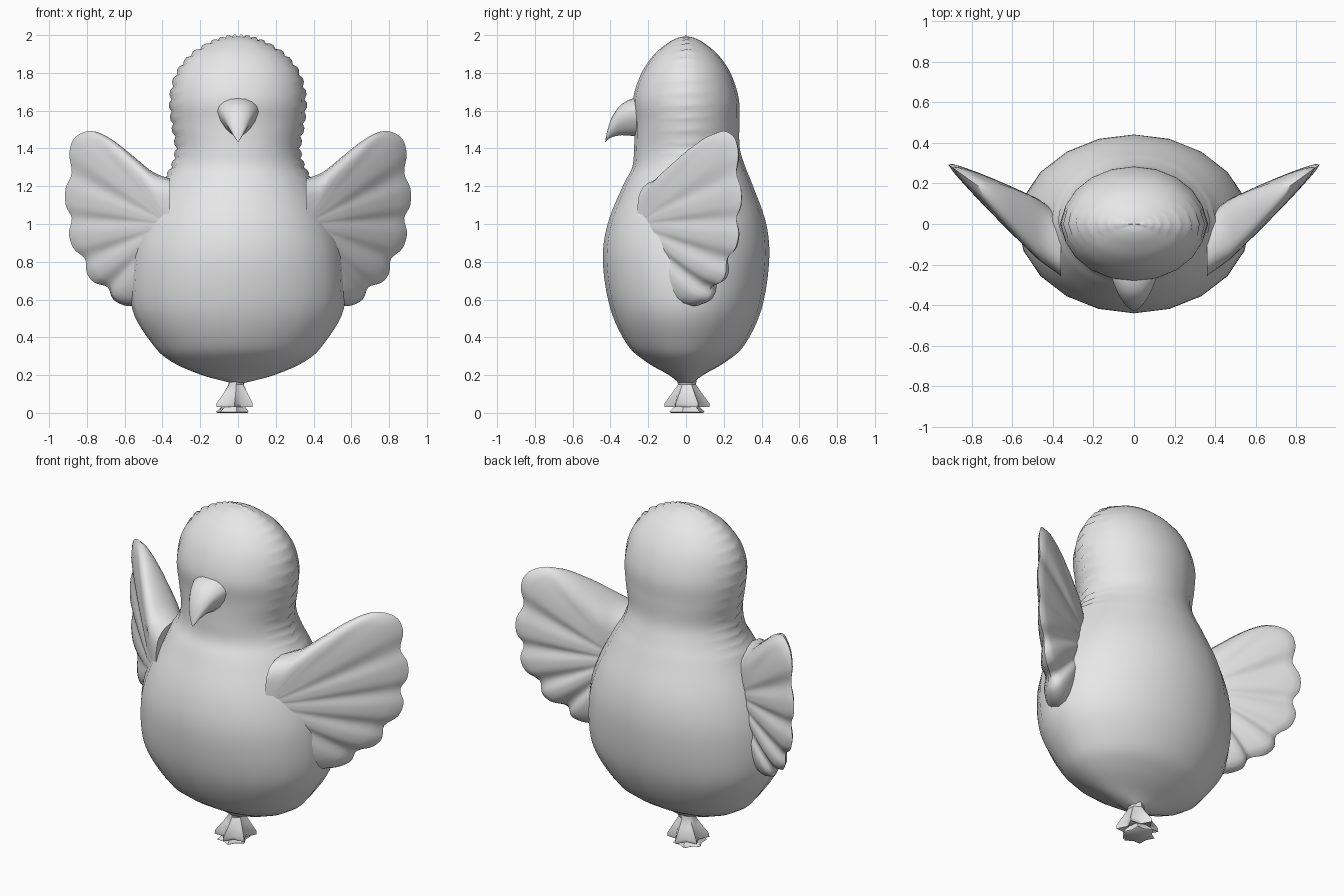
import bpy
import bmesh
from math import sin, cos, pi, radians, sqrt
from mathutils import Vector

cube = bpy.data.objects.get("Cube")
if cube:
    bpy.data.objects.remove(cube)

# One plain grey for the whole model
grey = bpy.data.materials.new("plain grey")
grey.use_nodes = True
grey.diffuse_color = (0.8, 0.8, 0.8, 1)
grey.node_tree.nodes["Principled BSDF"].inputs["Base Color"].default_value = (0.8, 0.8, 0.8, 1)


def spline(keys, steps):
    """Smooth curve through the keys, any number of values per key."""
    pts = [Vector(k) for k in keys]
    out = []
    for i in range(len(pts) - 1):
        a, b, c, d = pts[max(i - 1, 0)], pts[i], pts[i + 1], pts[min(i + 2, len(pts) - 1)]
        for s in range(steps):
            t = s / steps
            out.append(b + (c - a) * (t / 2) + (a * 2 - b * 5 + c * 4 - d) * (t * t / 2)
                       + (b * 3 - a - c * 3 + d) * (t ** 3 / 2))
    return out + [pts[-1]]


def loft(name, rings, angle):
    """Skin closed rings of points and cap both ends."""
    bm = bmesh.new()
    rows = [[bm.verts.new(p) for p in ring] for ring in rings]
    n = len(rows[0])
    for a, b in zip(rows, rows[1:]):
        for j in range(n):
            bm.faces.new((a[j], a[(j + 1) % n], b[(j + 1) % n], b[j]))
    bm.faces.new(rows[0])
    bm.faces.new(rows[-1])
    bmesh.ops.remove_doubles(bm, verts=bm.verts, dist=0.0005)
    bmesh.ops.recalc_face_normals(bm, faces=bm.faces)
    mesh = bpy.data.meshes.new(name)
    bm.to_mesh(mesh)
    bm.free()
    mesh.materials.append(grey)
    obj = bpy.data.objects.new(name, mesh)
    bpy.context.collection.objects.link(obj)
    bpy.ops.object.select_all(action='DESELECT')
    obj.select_set(True)
    bpy.context.view_layer.objects.active = obj
    bpy.ops.object.shade_smooth_by_angle(angle=radians(angle))
    return obj


# Body and head: height, half width, half depth, depth centre
body_keys = [
    (0.16, 0.04, 0.04, 0), (0.20, 0.19, 0.09, 0), (0.27, 0.35, 0.21, 0),
    (0.36, 0.45, 0.31, 0), (0.55, 0.56, 0.4, 0), (0.8, 0.565, 0.44, 0),
    (1.0, 0.51, 0.42, 0.005), (1.2, 0.41, 0.345, 0.01), (1.3, 0.35, 0.3, 0.015),
    (1.4, 0.325, 0.28, 0.005), (1.53, 0.345, 0.277, 0.005), (1.66, 0.355, 0.28, 0),
    (1.79, 0.325, 0.24, 0), (1.89, 0.25, 0.175, 0), (1.955, 0.15, 0.1, 0),
    (1.985, 0.07, 0.045, 0), (1.993, 0.005, 0.004, 0)]
SEGMENTS = 20
rings = []
for i, (z, rx, ry, yc) in enumerate(spline(body_keys, 6)):
    ring = []
    for j in range(SEGMENTS):
        a = 2 * pi * j / SEGMENTS
        p = Vector((rx * cos(a), yc + ry * sin(a), z))
        # Puckered side seam running over the head
        if j % (SEGMENTS // 2) == 0 and z > 1.22:
            out = Vector((p.x, 0, max(z - 1.6, 0))).normalized()
            p += out * (0.014 * abs(sin(pi * i / 3)) - 0.002)
        ring.append(p)
    rings.append(ring)
loft("body", rings, 70)

# Beak: depth, top, bottom, widest height, half width
beak_keys = [(-0.2, 1.675, 1.46, 1.6, 0.118), (-0.27, 1.668, 1.465, 1.595, 0.108),
             (-0.34, 1.635, 1.47, 1.57, 0.08), (-0.39, 1.57, 1.46, 1.52, 0.05),
             (-0.415, 1.5, 1.445, 1.475, 0.025), (-0.428, 1.437, 1.433, 1.435, 0.003)]
rings = []
for y, top, bottom, mid, w in spline(beak_keys, 3):
    ring = []
    for j in range(16):
        c, s = cos(2 * pi * j / 16), sin(2 * pi * j / 16)
        if s >= 0:
            ring.append((w * c, y, mid + (top - mid) * s))
        else:
            # Lower half narrows to a keel
            ring.append((w * c * (1 + 0.25 * s), y, mid + (mid - bottom) * s))
    rings.append(ring)
loft("beak", rings, 50)

# Wing outline: x, z, groove strength between feathers
wing_keys = [
    (0.36, 1.24, 0), (0.45, 1.275, 0), (0.55, 1.355, 0), (0.65, 1.435, 0),
    (0.74, 1.485, 0), (0.81, 1.488, 0.2), (0.87, 1.45, 0), (0.893, 1.37, 0),
    (0.88, 1.27, 1), (0.912, 1.19, 0), (0.912, 1.1, 0), (0.88, 1.03, 1),
    (0.895, 0.95, 0), (0.87, 0.87, 0), (0.81, 0.815, 1), (0.80, 0.74, 0),
    (0.76, 0.69, 0), (0.69, 0.665, 1), (0.66, 0.60, 0), (0.58, 0.565, 0),
    (0.46, 0.58, 0)]
wing_edge = spline(wing_keys, 4)
ROOT_X, ROOT_Z = 0.36, 1.0
RADII = [0.02, 0.25, 0.45, 0.6, 0.72, 0.82, 0.9, 0.96, 1.0]


def wing_point(edge, t, side, face):
    """Point on the front (-1) or back (1) face, t from root to rim."""
    ex, ez, groove = edge
    x = ROOT_X + (ex - ROOT_X) * t
    z = ROOT_Z + (ez - ROOT_Z) * t
    half = max(0.04, 0.13 - 0.26 * (x - 0.55))
    half = min(half, 0.15) * sqrt(max(0, 1 - t ** 5))
    half *= 1 - 0.35 * groove * t * t
    return side * x, 0.03 + 0.72 * (x - 0.55) + face * half, z


for name, side in (("left_wing", 1), ("right_wing", -1)):
    rings = []
    for edge in wing_edge:
        front = [wing_point(edge, t, side, -1) for t in RADII]
        back = [wing_point(edge, t, side, 1) for t in reversed(RADII[:-1])]
        rings.append(front + back)
    loft(name, rings, 60)

# Tied knot: height, radius, fold depth, sideways shift
knot_keys = [(0.19, 0.05, 0, 0), (0.15, 0.042, 0.05, -0.01), (0.11, 0.062, 0.12, -0.012),
             (0.05, 0.092, 0.2, -0.018), (0.03, 0.088, 0.25, -0.02), (0.045, 0.05, 0.1, -0.02)]
tail_keys = [(0.06, 0.035, 0, -0.02), (0.03, 0.06, 0.1, -0.025),
             (0.005, 0.078, 0.15, -0.03), (0, 0.07, 0.15, -0.03)]
for name, keys, phase in (("knot", knot_keys, 0), ("knot_tail", tail_keys, 0.5)):
    rings = []
    for z, r, fold, shift in keys:
        ring = []
        for j in range(12):
            a = 2 * pi * (j + phase) / 12
            k = r * (1 + fold * (1 if j % 2 else -1))
            ring.append((shift + k * cos(a), 0.005 + 1.08 * k * sin(a), z))
        rings.append(ring)
    loft(name, rings, 40)
